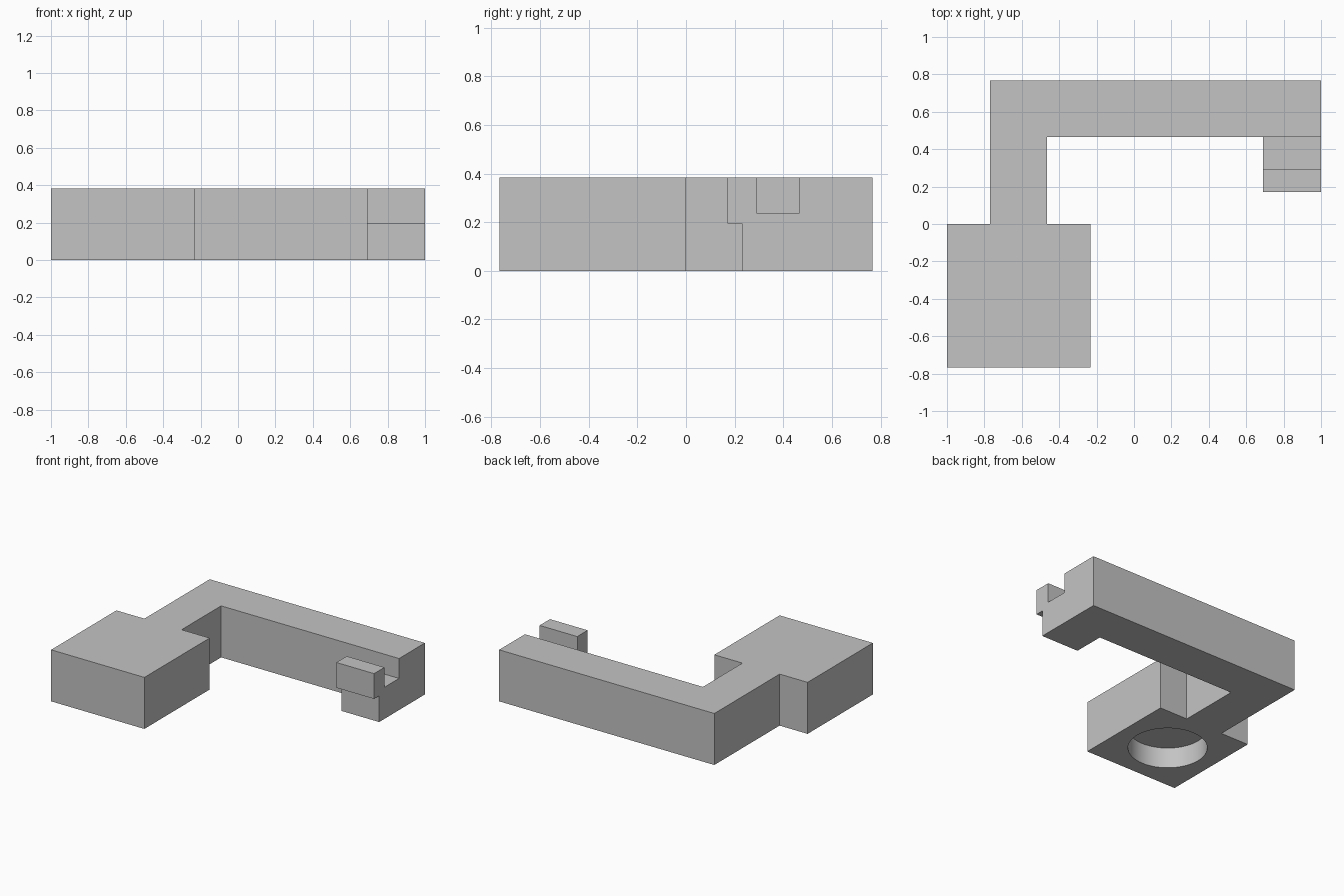
import bpy
import bmesh
from mathutils import Vector

cube = bpy.data.objects.get("Cube")
if cube:
    bpy.data.objects.remove(cube, do_unlink=True)

HEIGHT = 0.383

grey = bpy.data.materials.new("plain grey")
grey.use_nodes = True
colour = (0.55, 0.55, 0.55, 1)
grey.diffuse_color = colour
grey.node_tree.nodes["Principled BSDF"].inputs["Base Color"].default_value = colour


def extrude(name, points, direction):
    """Extrude a flat outline into a closed solid."""
    bm = bmesh.new()
    face = bm.faces.new([bm.verts.new(p) for p in points])
    result = bmesh.ops.extrude_face_region(bm, geom=[face])
    verts = [v for v in result["geom"] if isinstance(v, bmesh.types.BMVert)]
    bmesh.ops.translate(bm, verts=verts, vec=Vector(direction))
    bmesh.ops.recalc_face_normals(bm, faces=bm.faces)
    mesh = bpy.data.meshes.new(name)
    bm.to_mesh(mesh)
    bm.free()
    mesh.materials.append(grey)
    obj = bpy.data.objects.new(name, mesh)
    bpy.context.collection.objects.link(obj)
    return obj


def apply_boolean(target, tool, operation):
    mod = target.modifiers.new(operation.lower(), "BOOLEAN")
    mod.operation = operation
    mod.solver = "EXACT"
    mod.object = tool
    bpy.context.view_layer.objects.active = target
    bpy.ops.object.modifier_apply(modifier=mod.name)
    bpy.data.objects.remove(tool, do_unlink=True)


# Block, arm and long beam as one plan outline
plan = [(-1, -0.767), (-0.233, -0.767), (-0.233, 0), (-0.464, 0),
        (-0.464, 0.464), (1, 0.464), (1, 0.767), (-0.77, 0.767),
        (-0.77, 0), (-1, 0)]
body = extrude("bracket_body", [(x, y, 0) for x, y in plan], (0, 0, HEIGHT))

# Notched hook, overlapping into the beam end
profile = [(0.6, 0), (0.23, 0), (0.23, 0.195), (0.17, 0.195),
           (0.17, HEIGHT), (0.292, HEIGHT), (0.292, 0.235), (0.6, 0.235)]
hook = extrude("hook", [(0.69, y, z) for y, z in profile], (0.31, 0, 0))
apply_boolean(body, hook, "UNION")

# Round blind recess under the block
bpy.ops.mesh.primitive_cylinder_add(vertices=64, radius=0.267, depth=0.306,
                                    location=(-0.617, -0.383, 0))
recess = bpy.context.object
recess.name = "recess_cutter"
recess.hide_render = True
recess.data.materials.append(grey)
apply_boolean(body, recess, "DIFFERENCE")

# Smooth recess wall, crisp corners
bpy.ops.object.select_all(action="DESELECT")
body.select_set(True)
bpy.context.view_layer.objects.active = body
bpy.ops.object.shade_smooth_by_angle(angle=0.5)
